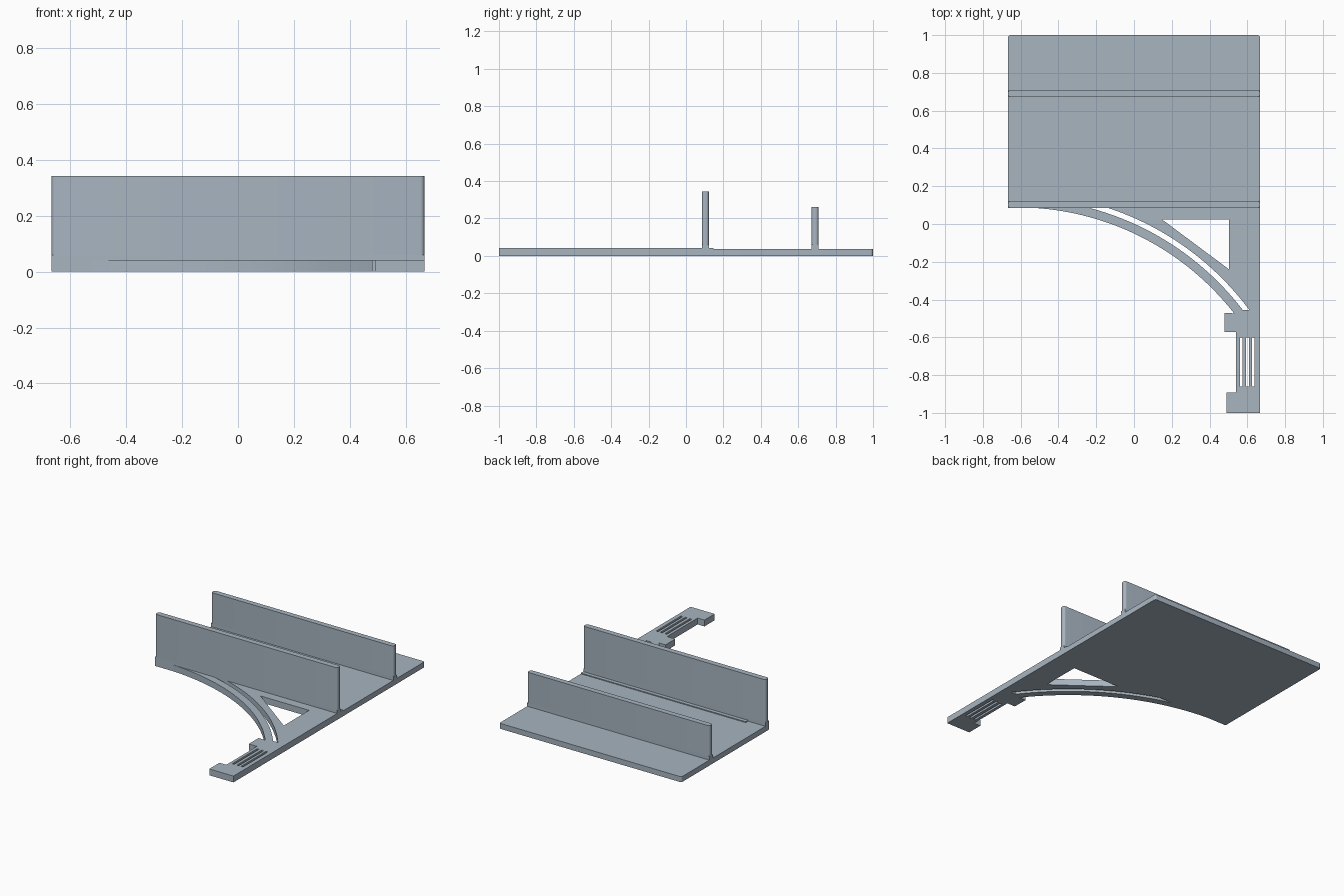
import bpy, bmesh, math

if "Cube" in bpy.data.objects:
    bpy.data.objects.remove(bpy.data.objects["Cube"])

mat = bpy.data.materials.new("blue grey")
mat.diffuse_color = (0.39, 0.46, 0.53, 1)
mat.use_nodes = True
mat.node_tree.nodes["Principled BSDF"].inputs["Base Color"].default_value = mat.diffuse_color


def prism(name, loops, z0, z1):
    """Extrude an outline (first loop) with holes (other loops) from z0 to z1."""
    bm = bmesh.new()
    for pts in loops:
        vs = [bm.verts.new((x, y, z0)) for x, y in pts]
        for a, b in zip(vs, vs[1:] + vs[:1]):
            bm.edges.new((a, b))
    bmesh.ops.triangle_fill(bm, edges=bm.edges[:], use_beauty=True, use_dissolve=False)
    ext = bmesh.ops.extrude_face_region(bm, geom=bm.faces[:], use_keep_orig=True)
    for g in ext["geom"]:
        if isinstance(g, bmesh.types.BMVert):
            g.co.z = z1
    bmesh.ops.recalc_face_normals(bm, faces=bm.faces[:])
    me = bpy.data.meshes.new(name)
    bm.to_mesh(me)
    bm.free()
    ob = bpy.data.objects.new(name, me)
    me.materials.append(mat)
    bpy.context.collection.objects.link(ob)
    bpy.context.view_layer.objects.active = ob
    ob.select_set(True)
    bpy.ops.object.shade_smooth_by_angle(angle=math.radians(30))
    ob.select_set(False)
    return ob


def rect(x0, x1, y0, y1):
    return [(x0, y0), (x1, y0), (x1, y1), (x0, y1)]


def rounded(x0, x1, y0, y1, r, front=True):
    """Rectangle with rounded corners; the front pair can stay square."""
    pts = []
    for i, (x, y) in enumerate(rect(x0, x1, y0, y1)):
        if i < 2 and not front:
            pts.append((x, y))
            continue
        cx = x + r if x == x0 else x - r
        cy = y + r if y == y0 else y - r
        for k in range(6):
            a = math.pi + (i + k / 5) * math.pi / 2
            pts.append((cx + r * math.cos(a), cy + r * math.sin(a)))
    return pts


CX, CY = -0.62, -1.371  # shared centre of the curved brace


def arc(r, x0, x1, n=32):
    """Points on the brace circle, evenly spaced in angle from x0 to x1."""
    a0, a1 = (math.asin((x - CX) / r) for x in (x0, x1))
    return [(CX + r * math.sin(a0 + (a1 - a0) * k / n),
             CY + r * math.cos(a0 + (a1 - a0) * k / n)) for k in range(n + 1)]


def x_at(r, y):
    return CX + math.sqrt(r * r - (y - CY) ** 2)


W = 0.667
# Base shelf plate
prism("base_plate", [rounded(-W, W, 0.085, 1.0, 0.014, False)], 0, 0.036)

# Upright walls: square foot with a rounded-end panel above
for name, y0, y1, top in (("front_wall", 0.085, 0.122, 0.343),
                          ("back_wall", 0.672, 0.708, 0.262)):
    prism(name + "_foot", [rect(-W, W, y0, y1)], 0.03, 0.06)
    prism(name, [rounded(-W, W, y0, y1, 0.014)], 0.06, top)

# Flat bracket: curved brace, triangular opening, curved slot and grip slots
outline = [(-0.54, 0.1)] + arc(1.459, -0.54, 0.53) + [
    (0.48, -0.47), (0.48, -0.573), (0.54, -0.573), (0.54, -0.893),
    (0.49, -0.893), (0.49, -1.0), (W, -1.0), (W, 0.1)]
inner, outer = 1.506, 1.534
slot = (arc(inner, x_at(inner, 0.088), x_at(inner, -0.455))
        + arc(outer, x_at(outer, 0.088), x_at(outer, -0.455))[::-1])
triangle = [(0.147, 0.025), (0.503, 0.025), (0.503, -0.24)]
grips = [rect(x, x + 0.014, -0.86, -0.6) for x in (0.56, 0.594, 0.625)]
prism("bracket", [outline, slot, triangle] + grips, 0, 0.042)

# Raised edge of the bracket lapping onto the plate behind the front wall
prism("bracket_lap", [rect(-0.54, W, 0.09, 0.147)], 0.03, 0.042)
